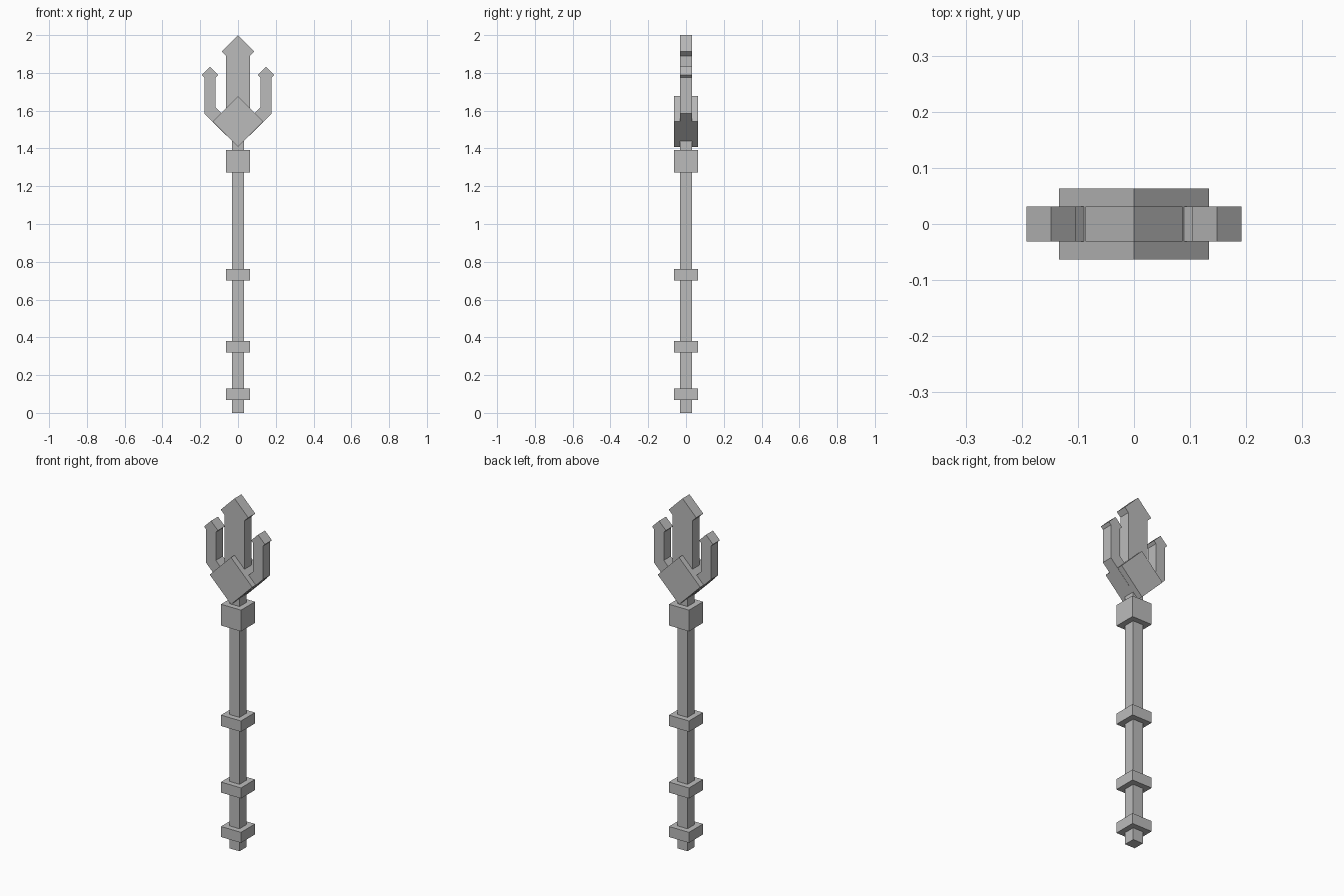
import bpy
import bmesh

cube = bpy.data.objects.get("Cube")
if cube:
    bpy.data.objects.remove(cube, do_unlink=True)

# Single metal colour
grey = bpy.data.materials.new("plain grey")
colour = (0.5, 0.5, 0.5, 1)
grey.diffuse_color = colour
grey.use_nodes = True
grey.node_tree.nodes["Principled BSDF"].inputs["Base Color"].default_value = colour

THIN = 0.0315
THICK = 0.063
MID = 1.5425


def slab(name, outline, depth):
    """Extrude an x-z outline evenly to the front and back."""
    bm = bmesh.new()
    face = bm.faces.new([bm.verts.new((x, -depth, z)) for x, z in outline])
    new = bmesh.ops.extrude_face_region(bm, geom=[face])["geom"]
    verts = [v for v in new if isinstance(v, bmesh.types.BMVert)]
    bmesh.ops.translate(bm, verts=verts, vec=(0, 2 * depth, 0))
    bmesh.ops.recalc_face_normals(bm, faces=bm.faces)
    mesh = bpy.data.meshes.new(name)
    bm.to_mesh(mesh)
    bm.free()
    mesh.materials.append(grey)
    obj = bpy.data.objects.new(name, mesh)
    bpy.context.collection.objects.link(obj)
    return obj


def block(name, half, low, high):
    return slab(name, [(-half, low), (half, low), (half, high), (-half, high)], half)


def pointed_top(centre, half, barb, tip):
    """Right-angled spear point, from its right neck to its left neck."""
    side = [(half, tip - 2 * barb + half), (barb, tip - barb)]
    return ([(centre + x, z) for x, z in side] + [(centre, tip)]
            + [(centre - x, z) for x, z in reversed(side)])


# Square shaft and its collars
block("shaft", THIN, 0, MID)
for name, low, high in [("pommel_collar", 0.068, 0.128), ("lower_collar", 0.321, 0.381),
                        ("middle_collar", 0.70, 0.762), ("upper_collar", 1.272, 1.393)]:
    block(name, THICK, low, high)

# Diamond hub
R = 0.134
slab("diamond_hub", [(0, MID - R), (R, MID), (0, MID + R), (-R, MID)], THICK)

# Broad middle prong
slab("middle_prong", [(-THICK, MID), (THICK, MID)]
     + pointed_top(0, THICK, 0.0865, 2.0), THIN)

# Bent side prongs, mirrored about the centre
right = ([(-0.06, 1.467), (-0.06, 1.558), (-0.118, 1.616)]
         + pointed_top(-0.148, 0.03, 0.0435, 1.833) + [(-0.178, 1.585)])
slab("right_prong", right, THIN)
slab("left_prong", [(-x, z) for x, z in right], THIN)
